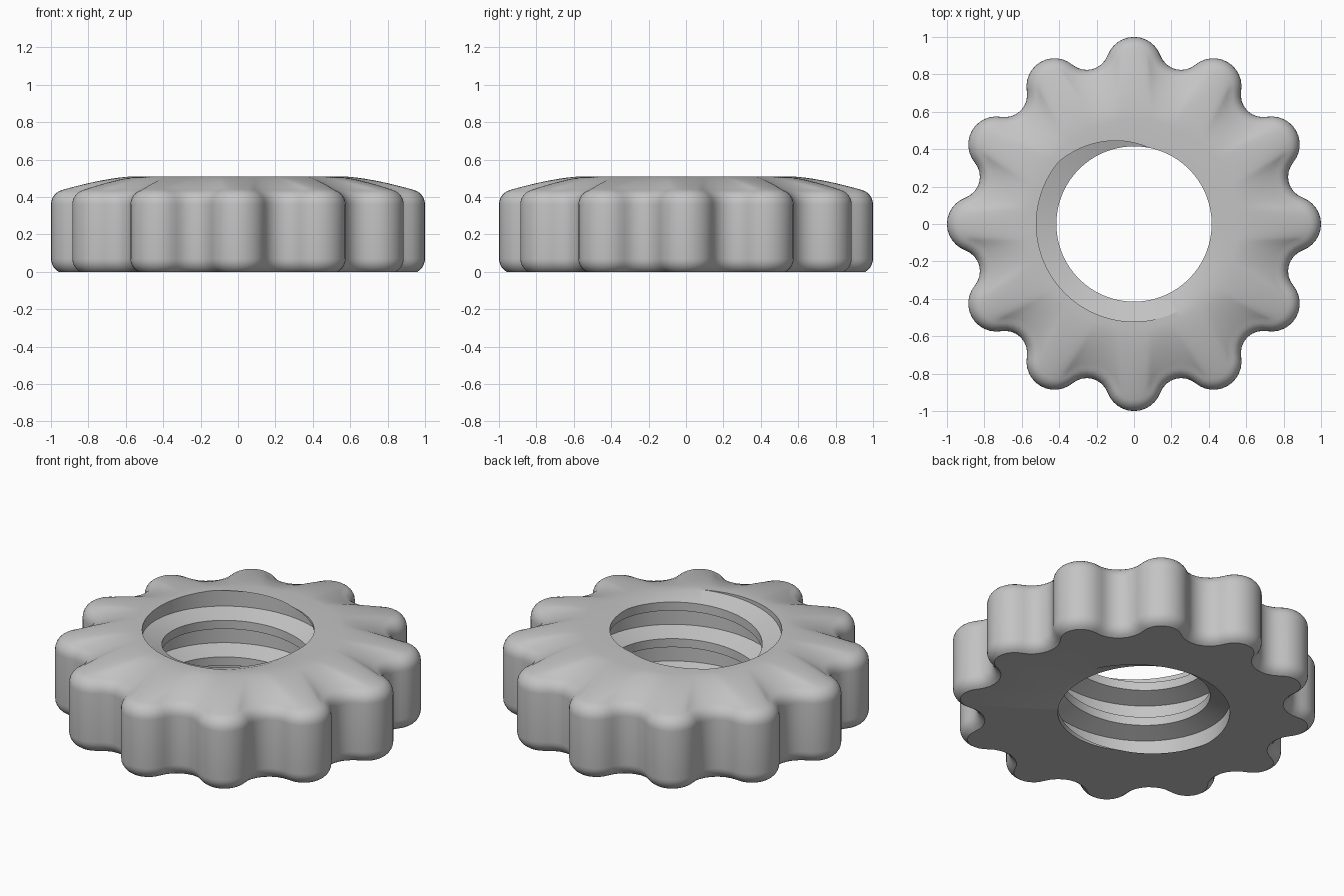
import bpy, bmesh
from math import sin, cos, pi, tau, radians, atan2, hypot

cube = bpy.data.objects.get("Cube")
if cube:
    bpy.data.objects.remove(cube)

HEIGHT, LOBES = 0.51, 12
LOBE_DIST, LOBE_R = 0.85, 0.15         # rounded grip lobes
VALLEY_DIST, VALLEY_R = 0.975, 0.118   # hollows between them
PITCH, MINOR, MAJOR = 0.22, 0.415, 0.522
BREAKS = (0.014, 0.18, 0.61, 0.78)     # flank and flat limits within one pitch
FILLET = 0.08


def outline():
    """Lobed outline as (x, y, normal x, normal y, angle), closed by one repeat."""
    half = pi / LOBES
    vx, vy = VALLEY_DIST * cos(half), VALLEY_DIST * sin(half)
    alpha = atan2(vy, vx - LOBE_DIST)
    local = []
    for i in range(12):
        a = alpha * (i / 6 - 1)
        local.append((LOBE_DIST + LOBE_R * cos(a), LOBE_R * sin(a), cos(a), sin(a)))
    sweep = alpha - half
    for i in range(8):
        a = half + sweep * (1 - i / 4)
        local.append((vx - VALLEY_R * cos(a), vy - VALLEY_R * sin(a), cos(a), sin(a)))
    points = []
    for k in range(LOBES):
        base = k * tau / LOBES
        c, s = cos(base), sin(base)
        for x, y, nx, ny in local:
            points.append((x * c - y * s, x * s + y * c,
                           nx * c - ny * s, nx * s + ny * c, base + atan2(y, x)))
    first = points[0]
    return points + [first[:4] + (first[4] + tau,)]


def thread_radius(z, angle):
    """Radius of the threaded bore, a trapezoid wave along the helix."""
    u = ((z - HEIGHT) / PITCH - angle / tau) % 1
    a, b, c, d = BREAKS
    if a <= u < b:
        depth = (u - a) / (b - a)
    elif b <= u < c:
        depth = 1
    elif c <= u < d:
        depth = (d - u) / (d - c)
    else:
        depth = 0
    return MINOR + (MAJOR - MINOR) * depth


def column(x, y, nx, ny, angle):
    """One closed section: up the bore, over the top, down the side, under."""
    ca, sa = cos(angle), sin(angle)
    verts = []
    # Threaded bore, clipped at the two end faces
    for k in range(-5, 3):
        for f in BREAKS:
            z = min(max(HEIGHT + PITCH * (k + f + angle / tau), 0), HEIGHT)
            r = thread_radius(z, angle)
            verts.append((r * ca, r * sa, z))
    # Crown blending from a circle to the lobes
    start = radians(15)
    inset = FILLET * (1 - sin(start))
    wall_top = HEIGHT - 0.15
    drop = HEIGHT - wall_top - FILLET * cos(start)
    ex, ey = x - nx * inset, y - ny * inset
    for i in range(10):
        t = i / 10
        verts.append((0.56 * ca * (1 - t) + ex * t, 0.56 * sa * (1 - t) + ey * t,
                      HEIGHT - drop * t ** 1.5))
    # Upper rounding
    for i in range(7):
        a = start + (pi / 2 - start) * i / 6
        d = FILLET * (1 - sin(a))
        verts.append((x - nx * d, y - ny * d, wall_top + FILLET * cos(a)))
    # Lower rounding, cut off by the flat base
    for i in range(6):
        a = radians(61) * i / 5
        d = FILLET * (1 - cos(a))
        verts.append((x - nx * d, y - ny * d, FILLET * (sin(radians(61)) - sin(a))))
    return verts


# Lobed nut: sections skinned around the axis
bm = bmesh.new()
columns = [[bm.verts.new(p) for p in column(*pt)] for pt in outline()]
for left, right in zip(columns, columns[1:]):
    for m in range(len(left)):
        n = (m + 1) % len(left)
        bm.faces.new((left[m], right[m], right[n], left[n]))
bmesh.ops.remove_doubles(bm, verts=bm.verts[:], dist=0.00005)
bmesh.ops.recalc_face_normals(bm, faces=bm.faces[:])
mesh = bpy.data.meshes.new("threaded_grip_nut")
bm.to_mesh(mesh)
bm.free()

nut = bpy.data.objects.new("threaded_grip_nut", mesh)
bpy.context.collection.objects.link(nut)

# Plain grey finish
grey = bpy.data.materials.new("plain_grey")
grey.use_nodes = True
colour = (0.55, 0.55, 0.55, 1)
grey.diffuse_color = colour
grey.node_tree.nodes["Principled BSDF"].inputs["Base Color"].default_value = colour
mesh.materials.append(grey)

bpy.ops.object.select_all(action='DESELECT')
nut.select_set(True)
bpy.context.view_layer.objects.active = nut
bpy.ops.object.shade_smooth_by_angle(angle=radians(25))
